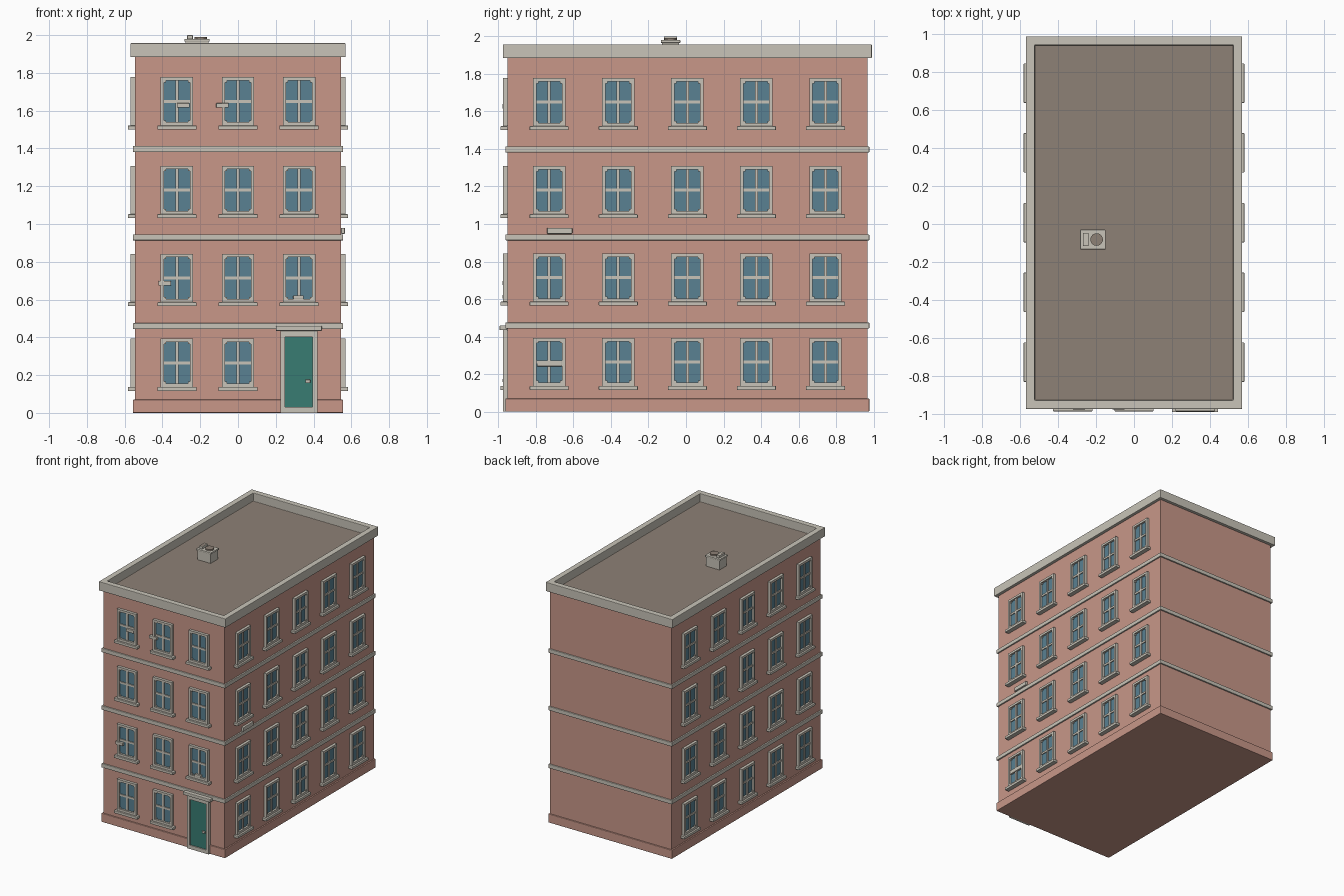
import bpy, bmesh, math
from mathutils import Matrix, Vector

if "Cube" in bpy.data.objects:
    bpy.data.objects.remove(bpy.data.objects["Cube"])


def material(name, rgb):
    m = bpy.data.materials.new(name)
    m.use_nodes = True
    m.diffuse_color = (*rgb, 1)
    m.node_tree.nodes["Principled BSDF"].inputs["Base Color"].default_value = (*rgb, 1)
    return m


BRICK = material("pink brick", (0.58, 0.31, 0.25))
STONE = material("pale stone", (0.58, 0.55, 0.48))
GLASS = material("blue glass", (0.10, 0.22, 0.29))
TEAL = material("teal paint", (0.04, 0.20, 0.17))
ROOF = material("roof felt", (0.27, 0.22, 0.18))

MID_Y = 0.007           # middle of the walls
HALF_X, HALF_Y = 0.546, 0.959
FRONT = MID_Y - HALF_Y


def add_box(bm, lo, hi):
    lo, hi = Vector(lo), Vector(hi)
    size = Matrix.Diagonal((*(hi - lo), 1))
    return bmesh.ops.create_cube(bm, size=1, matrix=Matrix.Translation((lo + hi) / 2) @ size)


def mesh_of(name, boxes, mat):
    bm = bmesh.new()
    for lo, hi in boxes:
        add_box(bm, lo, hi)
    me = bpy.data.meshes.new(name)
    bm.to_mesh(me)
    bm.free()
    me.materials.append(mat)
    return me


def place(name, me, loc=(0, 0, 0), turn=0, bevel=0):
    ob = bpy.data.objects.new(name, me)
    bpy.context.collection.objects.link(ob)
    ob.location = loc
    ob.rotation_euler.z = turn
    if bevel:
        mod = ob.modifiers.new("soft edges", 'BEVEL')
        mod.width = bevel
        mod.segments = 2
        mod.limit_method = 'ANGLE'
    return ob


def box(name, lo, hi, mat, bevel=0):
    return place(name, mesh_of(name, [(lo, hi)], mat), bevel=bevel)


def ring_slab(name, grow, z0, z1, mat, bevel=0.004):
    x, y = HALF_X + grow, HALF_Y + grow
    return box(name, (-x, MID_Y - y, z0), (x, MID_Y + y, z1), mat, bevel)


# Walls, plinth and floor bands
ring_slab("walls", 0, 0.01, 1.889, BRICK, 0)
ring_slab("plinth", 0.011, 0, 0.07, BRICK)
for i, z in enumerate((0.443, 0.913, 1.381)):
    ring_slab(f"floor_band_{i + 1}", 0.011, z, z + 0.032, STONE)

# Cornice with the sunken flat roof
cornice = ring_slab("cornice_and_roof", 0.024, 1.884, 1.957, STONE)
cornice.data.materials.append(ROOF)
bm = bmesh.new()
bm.from_mesh(cornice.data)
bm.normal_update()
top = max(bm.faces, key=lambda f: f.normal.z)
bmesh.ops.inset_region(bm, faces=[top], thickness=0.065)
inner = bmesh.ops.extrude_discrete_faces(bm, faces=[top])["faces"][0]
inner.material_index = 1
bmesh.ops.translate(bm, verts=inner.verts, vec=(0, 0, -0.067))
bmesh.ops.remove_doubles(bm, verts=bm.verts, dist=0.0001)
bm.to_mesh(cornice.data)
bm.free()

# Window, facing -y with its origin on the wall at the glass centre
W, H, B = 0.086, 0.128, 0.018      # half width, half height, border
iw, ih = W - B, H - B
frame_boxes = [((-W, -0.022, ih), (W, 0.002, H)), ((-W, -0.022, -H), (W, 0.002, -ih)),
               ((-0.008, -0.014, -ih), (0.008, 0, ih)), ((-iw, -0.013, -0.008), (iw, 0, 0.008))]
for s in (-1, 1):
    a, b = sorted((s * iw, s * W))
    frame_boxes.append(((a, -0.022, -ih), (b, 0.002, ih)))
    for t in (-1, 1):                # corner blocks
        cx, cz, r = s * (iw - 0.003), t * (ih - 0.003), 0.007
        frame_boxes.append(((cx - r, -0.016, cz - r), (cx + r, 0, cz + r)))
frame_mesh = mesh_of("window_frame", frame_boxes, STONE)
glass_mesh = mesh_of("window_glass", [((-iw, -0.006, -ih), (iw, 0, ih))], GLASS)
sill_mesh = mesh_of("window_sill", [((-0.104, -0.036, -H - 0.021), (0.104, 0.002, -H))], STONE)


def window(label, loc, turn):
    place(f"{label}_glass", glass_mesh, loc, turn)
    place(f"{label}_frame", frame_mesh, loc, turn)
    place(f"{label}_sill", sill_mesh, loc, turn, 0.003)


for row, z in enumerate((0.265, 0.714, 1.180, 1.649)):
    for col in (-1, 0, 1):
        if row or col < 1:
            window(f"front_window_{row + 1}_{col + 2}", (col * 0.323, FRONT, z), 0)
    for col in range(-2, 3):
        y = MID_Y + col * 0.368
        for side, word in ((1, "left"), (-1, "right")):
            window(f"{word}_window_{row + 1}_{col + 3}", (side * HALF_X, y, z), side * math.pi / 2)

# Front door with surround, hood and handle
DX, DW = 0.322, 0.098
surround = [((DX - DW, FRONT - 0.024, 0.402), (DX + DW, FRONT, 0.436)),
            ((DX - DW, FRONT - 0.024, 0), (DX + DW, FRONT, 0.03))]
for s in (-1, 1):
    a, b = sorted((DX + s * 0.073, DX + s * DW))
    surround.append(((a, FRONT - 0.024, 0.03), (b, FRONT, 0.402)))
place("door_surround", mesh_of("door_surround", surround, STONE))
box("door_panel", (DX - 0.073, FRONT - 0.015, 0.03), (DX + 0.073, FRONT, 0.402), TEAL)
box("door_hood", (DX - 0.122, FRONT - 0.041, 0.434), (DX + 0.122, FRONT, 0.460), STONE, 0.004)
box("door_handle", (0.357, FRONT - 0.026, 0.158), (0.383, FRONT - 0.01, 0.176), STONE, 0.003)

# Small ledges and brackets by some windows
for i, (x, z, w, h) in enumerate(((-0.29, 1.628, 0.066, 0.024), (-0.083, 1.628, 0.066, 0.024),
                                  (-0.388, 0.686, 0.066, 0.024), (0.32, 0.612, 0.055, 0.02))):
    box(f"front_bracket_{i + 1}", (x - w / 2, FRONT - 0.026, z - h / 2),
        (x + w / 2, FRONT, z + h / 2), STONE, 0.003)
for i, (y, z) in enumerate(((-0.673, 0.964), (-0.727, 0.258))):
    box(f"side_ledge_{i + 1}", (HALF_X, y - 0.067, z - 0.016),
        (HALF_X + 0.02, y + 0.067, z + 0.016), STONE, 0.003)

# Rooftop vent unit: casing, lid, side hatch and round fan
UX, UY = -0.217, -0.082
box("vent_casing", (UX - 0.06, UY - 0.046, 1.885), (UX + 0.06, UY + 0.046, 1.968), STONE)
box("vent_lid", (UX - 0.067, UY - 0.052, 1.965), (UX + 0.067, UY + 0.052, 1.980), STONE, 0.003)
box("vent_hatch", (UX - 0.052, UY - 0.035, 1.978), (UX - 0.022, UY + 0.035, 2.0), STONE, 0.003)
box("vent_hatch_panel", (UX - 0.047, UY - 0.03, 1.999), (UX - 0.027, UY + 0.03, 2.0), ROOF)
bpy.ops.mesh.primitive_cylinder_add(vertices=24, radius=0.033, depth=0.012,
                                    location=(UX + 0.02, UY, 1.985))
fan = bpy.context.object
fan.name = "vent_fan"
fan.data.materials.append(ROOF)
bpy.ops.object.shade_smooth_by_angle()
